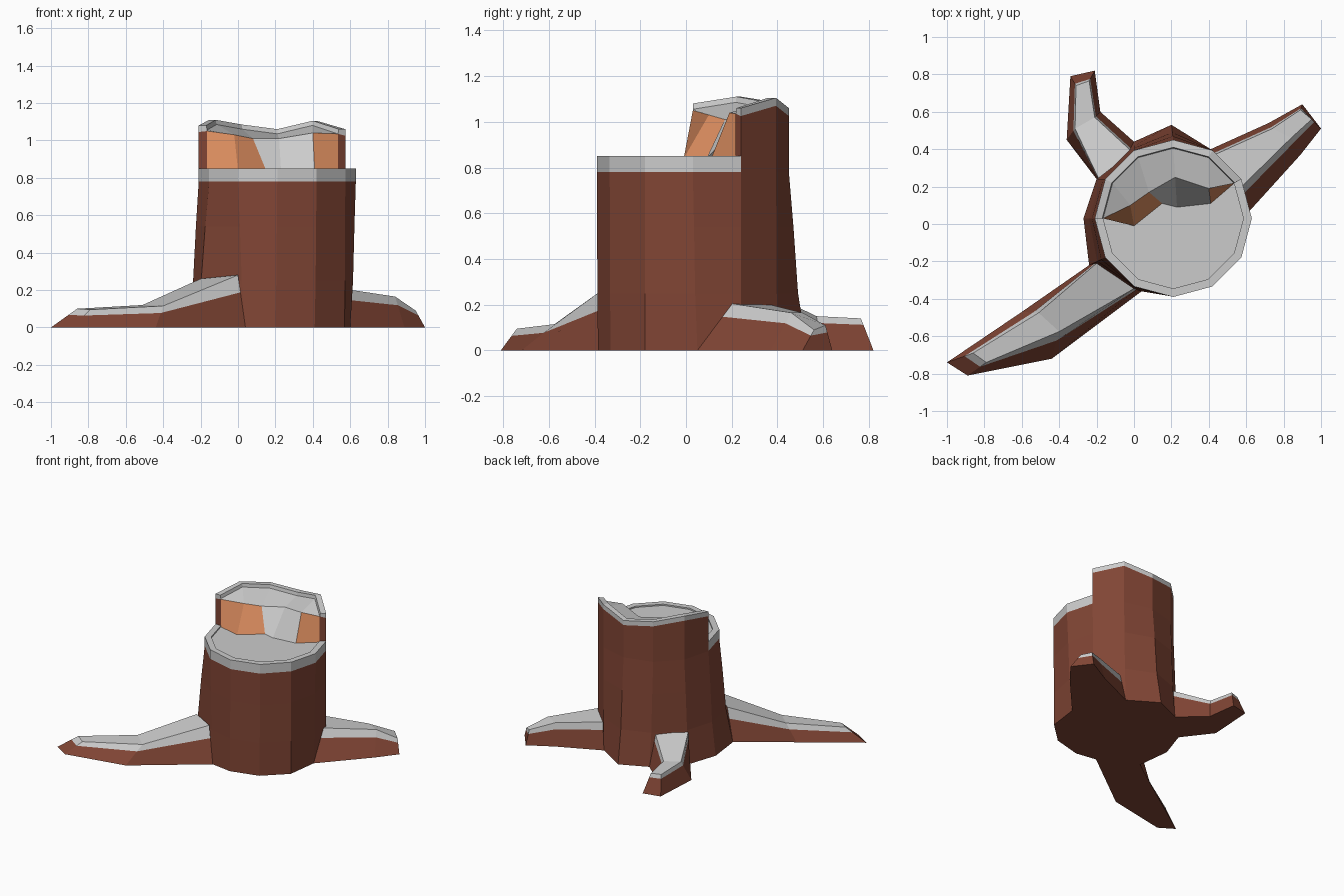
import bpy, bmesh
from math import cos, sin, radians
from mathutils import Vector

if "Cube" in bpy.data.objects:
    bpy.data.objects.remove(bpy.data.objects["Cube"])

CX, CY, R, RI = 0.21, 0.03, 0.42, 0.375


def material(name, color):
    m = bpy.data.materials.new(name)
    m.diffuse_color = (*color, 1)
    m.use_nodes = True
    m.node_tree.nodes["Principled BSDF"].inputs["Base Color"].default_value = m.diffuse_color
    return m


BARK, WOOD, SNOW = 0, 1, 2
MATS = [material("bark", (0.22, 0.06, 0.035)),
        material("cut_wood", (0.75, 0.28, 0.12)),
        material("plain_grey", (0.6, 0.6, 0.6))]


def rim(deg, r, z):
    a = radians(deg)
    return Vector((CX + r * cos(a), CY + r * sin(a), z))


def loft(name, rows, color, caps, closed=False):
    """Skin equal-length rows; color(row, col) picks a material; caps are
    (list of (row, col), material) faces."""
    bm = bmesh.new()
    v = [[bm.verts.new(p) for p in row] for row in rows]
    n = len(rows[0])
    for i in range(len(rows) - 1):
        for j in range(n if closed else n - 1):
            k = (j + 1) % n
            f = bm.faces.new((v[i][j], v[i][k], v[i + 1][k], v[i + 1][j]))
            f.material_index = color(i, j)
    for keys, mat in caps:
        bm.faces.new([v[i][j] for i, j in keys]).material_index = mat
    bmesh.ops.remove_doubles(bm, verts=bm.verts, dist=0.0005)
    bmesh.ops.recalc_face_normals(bm, faces=bm.faces)
    me = bpy.data.meshes.new(name)
    bm.to_mesh(me)
    bm.free()
    for m in MATS:
        me.materials.append(m)
    ob = bpy.data.objects.new(name, me)
    bpy.context.collection.objects.link(ob)
    return ob


# Trunk: flared base outline blending up into a regular 12-gon
base = [(0.60, 0.05), (0.57, 0.24), (0.41, 0.40), (0.20, 0.53),
        (0.00, 0.44), (-0.20, 0.24), (-0.27, 0.03), (-0.24, -0.22),
        (0.04, -0.36), (0.20, -0.385), (0.41, -0.33), (0.57, -0.18)]
rows = []
for z, t in ((0.0, 0), (0.25, 0.5), (0.54, 0.75), (0.78, 1)):
    rows.append([Vector((*b, z)).lerp(rim(30 * i, R, z), t)
                 for i, b in enumerate(base)])
loft("trunk", rows, lambda i, j: BARK,
     [([(0, j) for j in range(12)], BARK), ([(3, j) for j in range(12)], BARK)],
     closed=True)

# Snow on the lower front cut: band, rim and slightly sunken floor
front = list(range(180, 391, 30))
rows = [[rim(a, r, z) for a in front]
        for r, z in ((R, 0.78), (R, 0.85), (RI, 0.85), (RI, 0.84))]
n = range(len(front))
loft("front_snow_cap", rows, lambda i, j: SNOW,
     [([(3, j) for j in n], SNOW), ([(0, j) for j in n], SNOW),
      ([(i, 0) for i in range(4)], SNOW), ([(i, 7) for i in range(4)], SNOW)])

# Taller splintered back: bark outside, snow on top, bare wood in front
back = list(range(180, 29, -30))
top = [1.08, 1.11, 1.085, 1.06, 1.105, 1.06]
edge = [(-0.165, 0.03, 1.05), (-0.02, 0.10, 1.03), (0.08, 0.17, 1.01),
        (0.22, 0.25, 1.01), (0.40, 0.19, 1.04), (0.535, 0.2175, 1.035)]
foot = [(-0.165, 0.03), (0.0, -0.01), (0.15, 0.11),
        (0.23, 0.09), (0.41, 0.11), (0.535, 0.2175)]
rows = [[rim(a, R, 0.78) for a in back],
        [rim(a, R, z - 0.035) for a, z in zip(back, top)],
        [rim(a, R, z) for a, z in zip(back, top)],
        [rim(a, RI + 0.005, z) for a, z in zip(back, top)],
        [rim(a, RI, z - 0.025) for a, z in zip(back, top)],
        [Vector(p) for p in edge],
        [Vector((*p, 0.84)) for p in foot]]


def back_color(i, j):
    if i == 0:
        return BARK
    return WOOD if i == 5 and j not in (2, 3) else SNOW


caps = []
for j in (0, 5):
    caps += [([(0, j), (1, j), (5, j), (6, j)], BARK),
             ([(i, j) for i in range(1, 6)], SNOW)]
loft("broken_back", rows, back_color, caps)


# Roots: sections of (left base, right base, left top, right top)
def root(name, sections, f):
    cols = []
    for bl, br, tl, tr in sections:
        bl, br = Vector((*bl, 0)), Vector((*br, 0))
        tl, tr = Vector(tl), Vector(tr)
        cols.append([bl, tl.lerp(bl, f), tl, tr, tr.lerp(br, f), br])
    side = lambda i, j: BARK if j in (0, 4, 5) else SNOW
    e = len(cols) - 1
    caps = [([(0, j) for j in range(6)], BARK),
            ([(e, 0), (e, 1), (e, 4), (e, 5)], BARK),
            ([(e, 1), (e, 2), (e, 3), (e, 4)], SNOW)]
    loft(name, cols, side, caps, closed=True)


root("front_left_root", [
    ((-0.24, -0.22), (0.04, -0.36), (-0.20, -0.21, 0.26), (0.0, -0.345, 0.28)),
    ((-0.60, -0.47), (-0.44, -0.72), (-0.51, -0.475, 0.12), (-0.40, -0.575, 0.115)),
    ((-1.0, -0.74), (-0.89, -0.81), (-0.86, -0.69, 0.10), (-0.79, -0.74, 0.095)),
], 0.33)
root("right_root", [
    ((0.60, 0.05), (0.41, 0.40), (0.575, 0.20, 0.205), (0.43, 0.37, 0.20)),
    ((0.89, 0.37), (0.72, 0.54), (0.84, 0.46, 0.165), (0.74, 0.51, 0.165)),
    ((1.0, 0.51), (0.90, 0.64), (0.95, 0.56, 0.09), (0.89, 0.61, 0.11)),
], 0.28)
root("back_left_root", [
    ((0.0, 0.44), (-0.20, 0.24), (-0.01, 0.385, 0.24), (-0.19, 0.245, 0.24)),
    ((-0.18, 0.60), (-0.36, 0.45), (-0.21, 0.57, 0.15), (-0.315, 0.51, 0.15)),
    ((-0.21, 0.82), (-0.34, 0.79), (-0.24, 0.765, 0.14), (-0.31, 0.74, 0.14)),
], 0.2)
